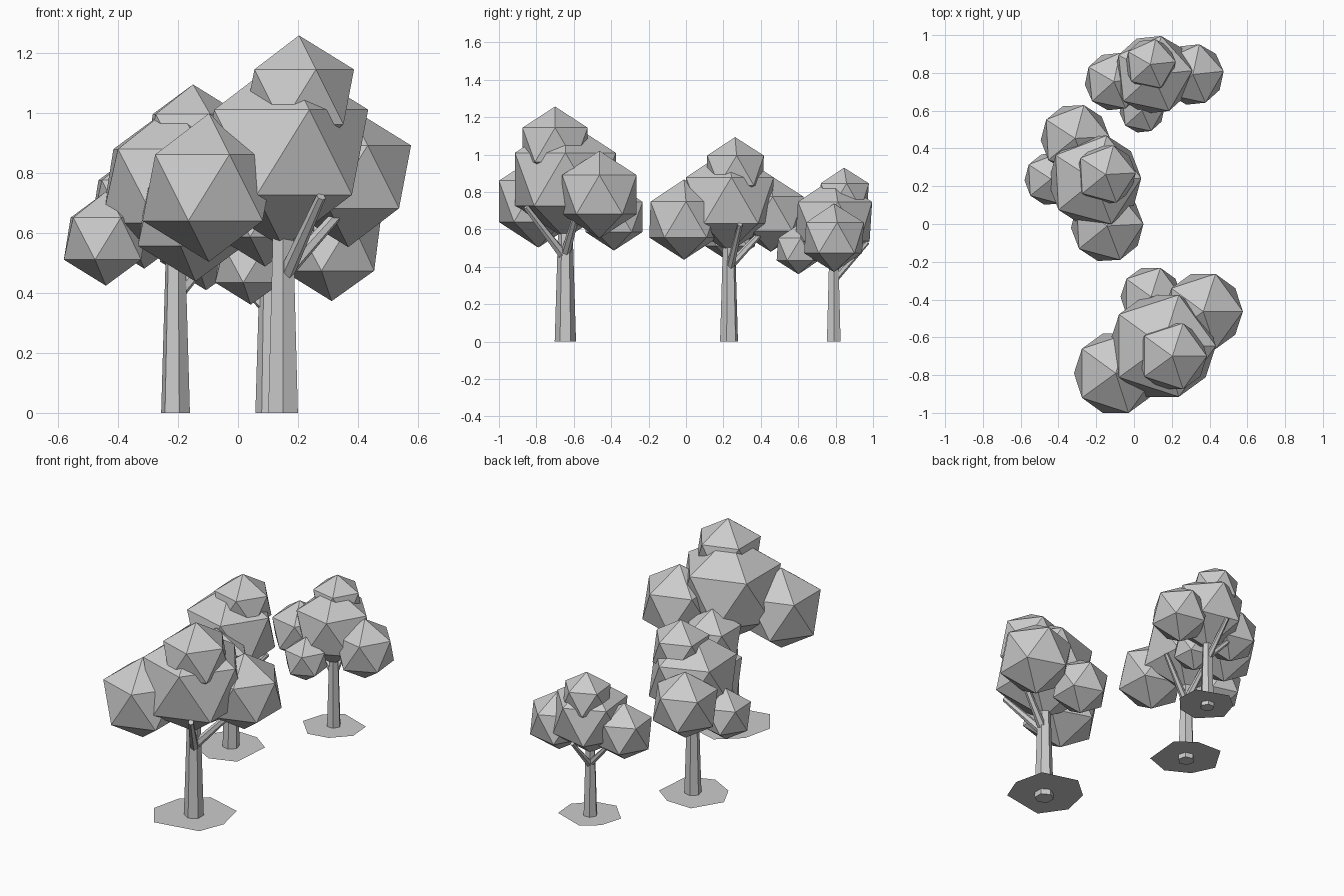
import bpy, bmesh, math
from mathutils import Matrix, Vector

if "Cube" in bpy.data.objects:
    bpy.data.objects.remove(bpy.data.objects["Cube"], do_unlink=True)

# One plain grey for everything
grey = bpy.data.materials.new("plain_grey")
grey.use_nodes = True
grey.diffuse_color = (0.6, 0.6, 0.6, 1)
grey.node_tree.nodes["Principled BSDF"].inputs["Base Color"].default_value = (0.6, 0.6, 0.6, 1)


def finish(name, bm, placement):
    """Turn a bmesh into a placed, flat-shaded object."""
    mesh = bpy.data.meshes.new(name)
    bm.to_mesh(mesh)
    bm.free()
    mesh.materials.append(grey)
    obj = bpy.data.objects.new(name, mesh)
    obj.matrix_world = placement
    bpy.context.collection.objects.link(obj)
    return obj


def leaf_clump(name, center, radius, placement):
    bm = bmesh.new()
    bmesh.ops.create_icosphere(bm, subdivisions=1, radius=radius,
                               matrix=Matrix.Translation(center))
    finish(name, bm, placement)


def limb(name, start, end, r_start, r_end, placement):
    """Tapered six-sided limb between two points."""
    start, end = Vector(start), Vector(end)
    axis = end - start
    turn = Matrix.Identity(4)
    if abs(axis.x) + abs(axis.y) > 1e-6:
        turn = axis.to_track_quat('Z', 'Y').to_matrix().to_4x4()
    bm = bmesh.new()
    bmesh.ops.create_cone(bm, cap_ends=True, segments=6, radius1=r_start,
                          radius2=r_end, depth=axis.length,
                          matrix=Matrix.Translation((start + end) / 2) @ turn)
    finish(name, bm, placement)


def ground_patch(name, height, outline, placement):
    """Thin irregular patch given as (angle, radius) corners."""
    bm = bmesh.new()
    bm.faces.new([bm.verts.new((r * math.cos(math.radians(a)),
                                r * math.sin(math.radians(a)), height))
                  for a, r in outline])
    finish(name, bm, placement)


# Foliage clumps relative to the trunk foot: name, center, radius
CLUMPS = [
    ("main_foliage", (0, 0, 0.868), 0.317),
    ("top_foliage", (0.053, -0.055, 1.052), 0.205),
    ("large_side_foliage", (-0.247, -0.145, 0.75), 0.247),
    ("medium_side_foliage", (0.217, 0.182, 0.786), 0.234),
    ("small_side_foliage", (-0.06, 0.26, 0.667), 0.18),
]
PATCH = [(-47, 0.22), (-2, 0.21), (47, 0.245), (103, 0.25),
         (146, 0.23), (193, 0.24), (239, 0.245)]

# The same tree three times: name, foot position, turn, size
TREES = [
    ("front", (0.15, -0.645, 0), 0, 1.0),
    ("middle", (-0.208, 0.23, 0), 75, 0.87),
    ("back", (0.1, 0.79, 0), 150, 0.74),
]

for tree, foot, turn, size in TREES:
    place = (Matrix.Translation(foot)
             @ Matrix.Rotation(math.radians(turn), 4, 'Z')
             @ Matrix.Scale(size, 4))
    for part, center, radius in CLUMPS:
        leaf_clump(f"{tree}_{part}", center, radius, place)
    limb(f"{tree}_trunk", (0, 0, 0), (0, 0, 0.7), 0.057, 0.036, place)
    limb(f"{tree}_long_branch", (0.01, -0.01, 0.46), (0.127, -0.21, 0.72), 0.026, 0.016, place)
    limb(f"{tree}_short_branch", (0.01, 0, 0.47), (0.235, 0.07, 0.72), 0.026, 0.016, place)
    ground_patch(f"{tree}_ground_patch", 0.035, PATCH, place)
